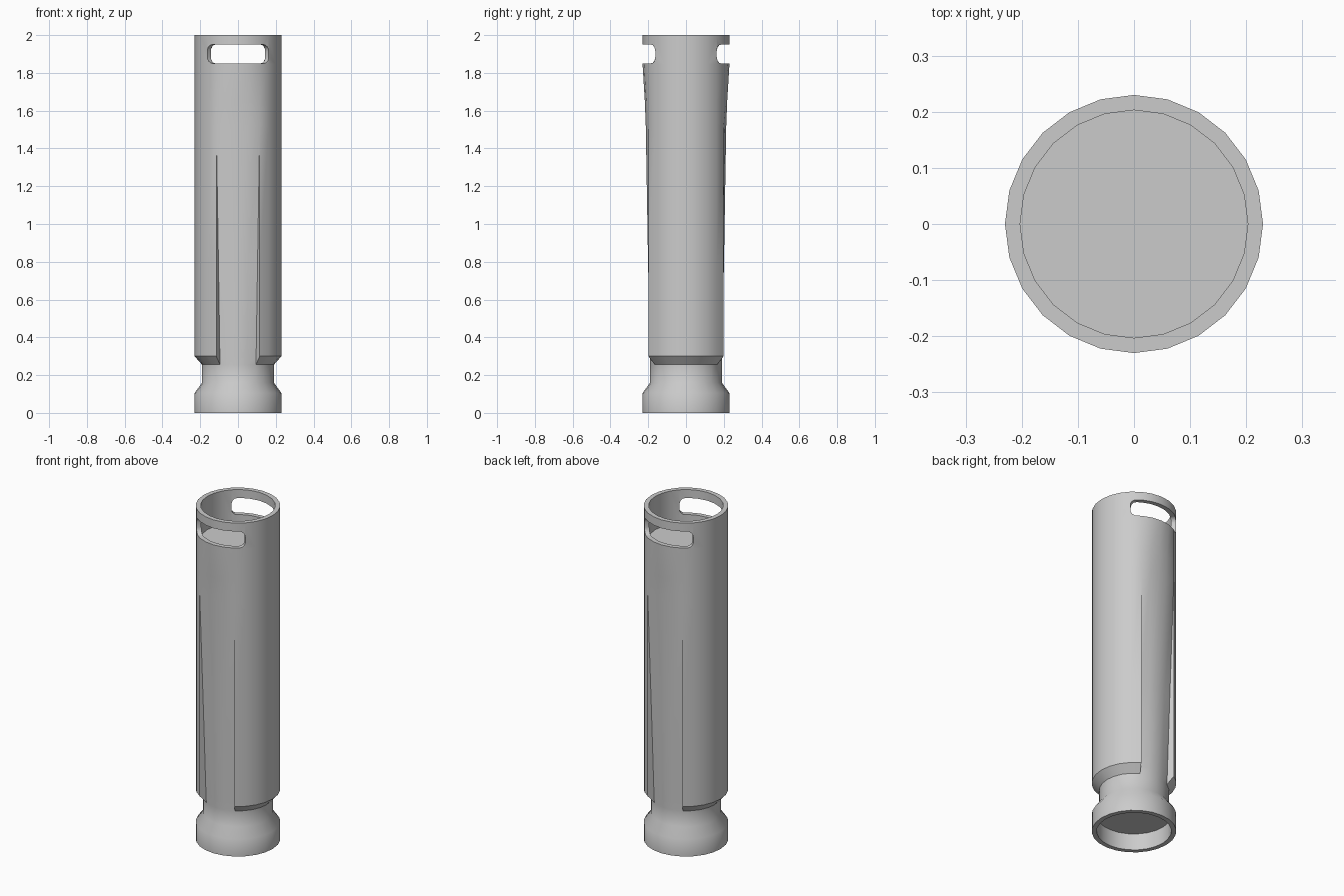
import bpy, bmesh
from math import sin, cos, pi, radians

if "Cube" in bpy.data.objects:
    bpy.data.objects.remove(bpy.data.objects["Cube"])

SIDES = 24


def make_object(name, bm):
    bmesh.ops.remove_doubles(bm, verts=bm.verts[:], dist=1e-5)
    bmesh.ops.dissolve_degenerate(bm, edges=bm.edges[:], dist=1e-5)
    bmesh.ops.recalc_face_normals(bm, faces=bm.faces[:])
    mesh = bpy.data.meshes.new(name)
    bm.to_mesh(mesh)
    bm.free()
    ob = bpy.data.objects.new(name, mesh)
    bpy.context.collection.objects.link(ob)
    return ob


# Profiles share heights: recessed foot, neck, long body, open cup at the top
base = [(0.203, 0.10), (0.203, 0), (0.23, 0), (0.23, 0.105), (0.19, 0.16), (0.19, 0.255)]
top = [(0.23, 1.845), (0.23, 2), (0.203, 2), (0.203, 1.80)]
levels = [0.30, 0.80, 1.52, 1.65]
sleeve = base + [(0.23, z) for z in levels] + top
panel = base + list(zip([0.191, 0.201, 0.213, 0.218], levels)) + top
edge = base + list(zip([0.192, 0.207, 0.23, 0.23], levels)) + top

# Columns around the body; the step beside each recessed panel is a doubled column
columns = []
for k in range(SIDES):
    off = (k - 6) % 12            # 0 on the back and front centre lines
    kinds = {2: [edge, sleeve], 10: [sleeve, edge],
             0: [panel], 1: [panel], 11: [panel]}.get(off, [sleeve])
    columns += [(2 * pi * k / SIDES, prof) for prof in kinds]

bm = bmesh.new()
grid = [[bm.verts.new((r * cos(a), r * sin(a), z)) for r, z in prof]
        for a, prof in columns]
for i, col in enumerate(grid):
    nxt = grid[(i + 1) % len(grid)]
    for j in range(len(col) - 1):
        bm.faces.new((col[j], nxt[j], nxt[j + 1], col[j + 1]))
bmesh.ops.remove_doubles(bm, verts=bm.verts[:], dist=1e-5)
# Foot ceiling and cup floor
for z in (0.10, 1.80):
    ring = [e for e in bm.edges if e.is_boundary
            and all(abs(v.co.z - z) < 1e-4 for v in e.verts)]
    bmesh.ops.contextual_create(bm, geom=ring)
body = make_object("slotted_tube", bm)


# Rounded slots cut radially through the front and back of the rim
def slot_cutter(name, centre):
    half, h, zc, rad = radians(45), 0.05, 1.90, 0.035
    ra = rad / 0.23
    outline = []
    for sx, sz, start in ((1, 1, 0), (-1, 1, 90), (-1, -1, 180), (1, -1, 270)):
        for s in range(5):
            t = radians(start + s * 22.5)
            outline.append((sx * (half - ra) + ra * cos(t),
                            zc + sz * (h - rad) + rad * sin(t)))
    bm = bmesh.new()
    rings = [[bm.verts.new((r * cos(centre + a), r * sin(centre + a), z))
              for a, z in outline] for r in (0.15, 0.40)]
    n = len(outline)
    for i in range(n):
        k = (i + 1) % n
        bm.faces.new((rings[0][i], rings[0][k], rings[1][k], rings[1][i]))
    caps = [bm.faces.new(r) for r in rings]
    bmesh.ops.triangulate(bm, faces=caps)
    ob = make_object(name, bm)
    ob.hide_render = True
    return ob


bpy.context.view_layer.objects.active = body
body.select_set(True)
for name, centre in (("front_slot_cutter", -pi / 2), ("back_slot_cutter", pi / 2)):
    cutter = slot_cutter(name, centre)
    mod = body.modifiers.new(name, 'BOOLEAN')
    mod.operation = 'DIFFERENCE'
    mod.solver = 'EXACT'
    mod.object = cutter
    bpy.ops.object.modifier_apply(modifier=mod.name)
    bpy.data.objects.remove(cutter)

bpy.ops.object.shade_smooth_by_angle(angle=radians(38))
